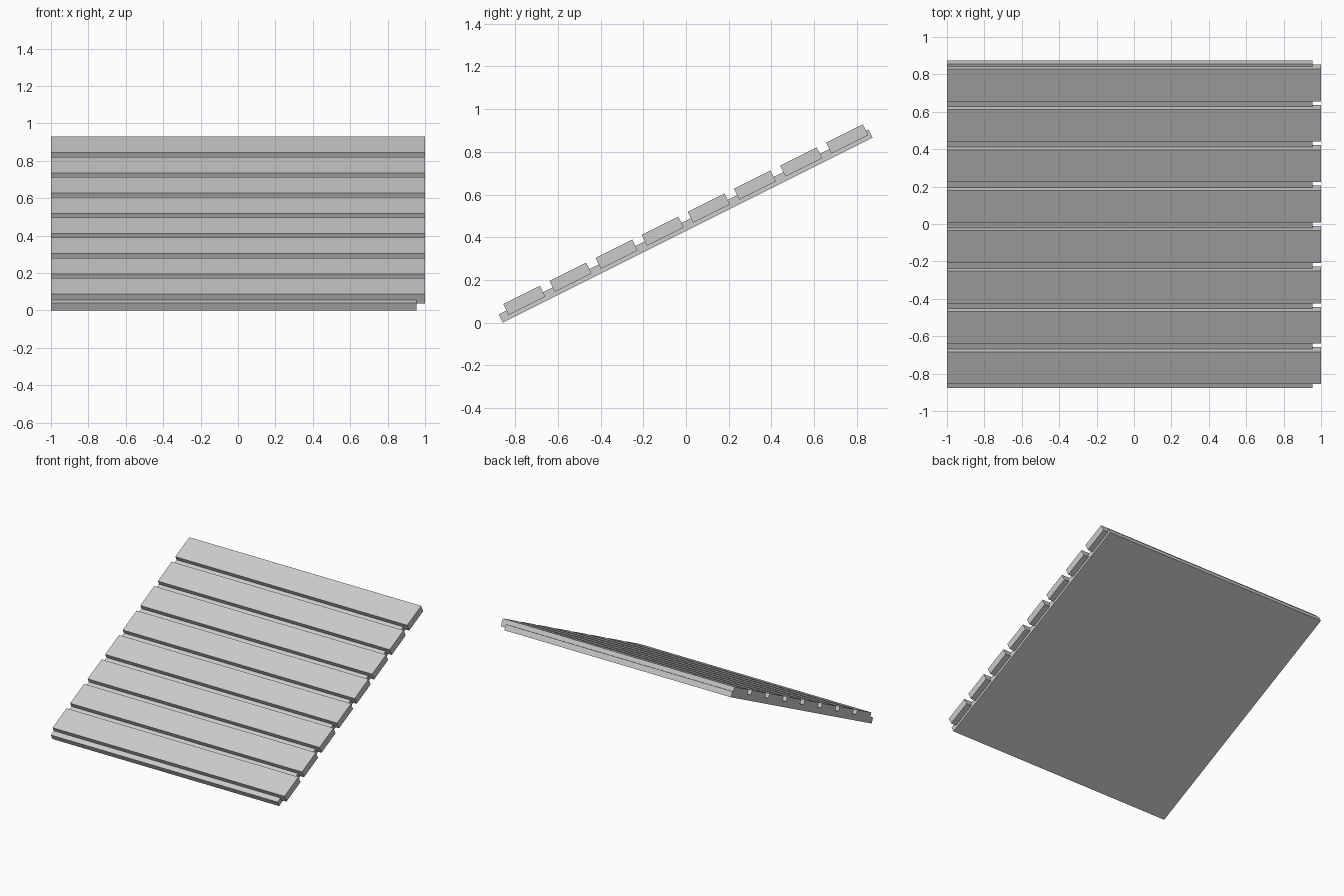
import bpy
import math

if "Cube" in bpy.data.objects:
    bpy.data.objects.remove(bpy.data.objects["Cube"])

ANGLE = math.atan(0.5)          # slope of the panel
C, S = math.cos(ANGLE), math.sin(ANGLE)
Y0, Z0 = -0.858, 0.0            # lower front edge of the backing board


def sloped_box(name, x0, x1, u0, u1, v0, v1):
    """Box given by x range, distance up the slope (u) and height off it (v)."""
    u, v = (u0 + u1) / 2, (v0 + v1) / 2
    centre = ((x0 + x1) / 2, Y0 + u * C - v * S, Z0 + u * S + v * C)
    bpy.ops.mesh.primitive_cube_add(size=1, location=centre, rotation=(ANGLE, 0, 0))
    ob = bpy.context.object
    ob.name = name
    ob.scale = (x1 - x0, u1 - u0, v1 - v0)
    return ob


# Backing board, stopping short of the slat ends on the right
sloped_box("backing_board", -1.0, 0.955, 0.0, 1.937, 0.0, 0.043)

# Eight slats let into the board
for i in range(8):
    start = 0.041 + i * 0.2415
    sloped_box(f"slat_{i + 1}", -1.0, 1.0, start, start + 0.192, 0.02, 0.077)
